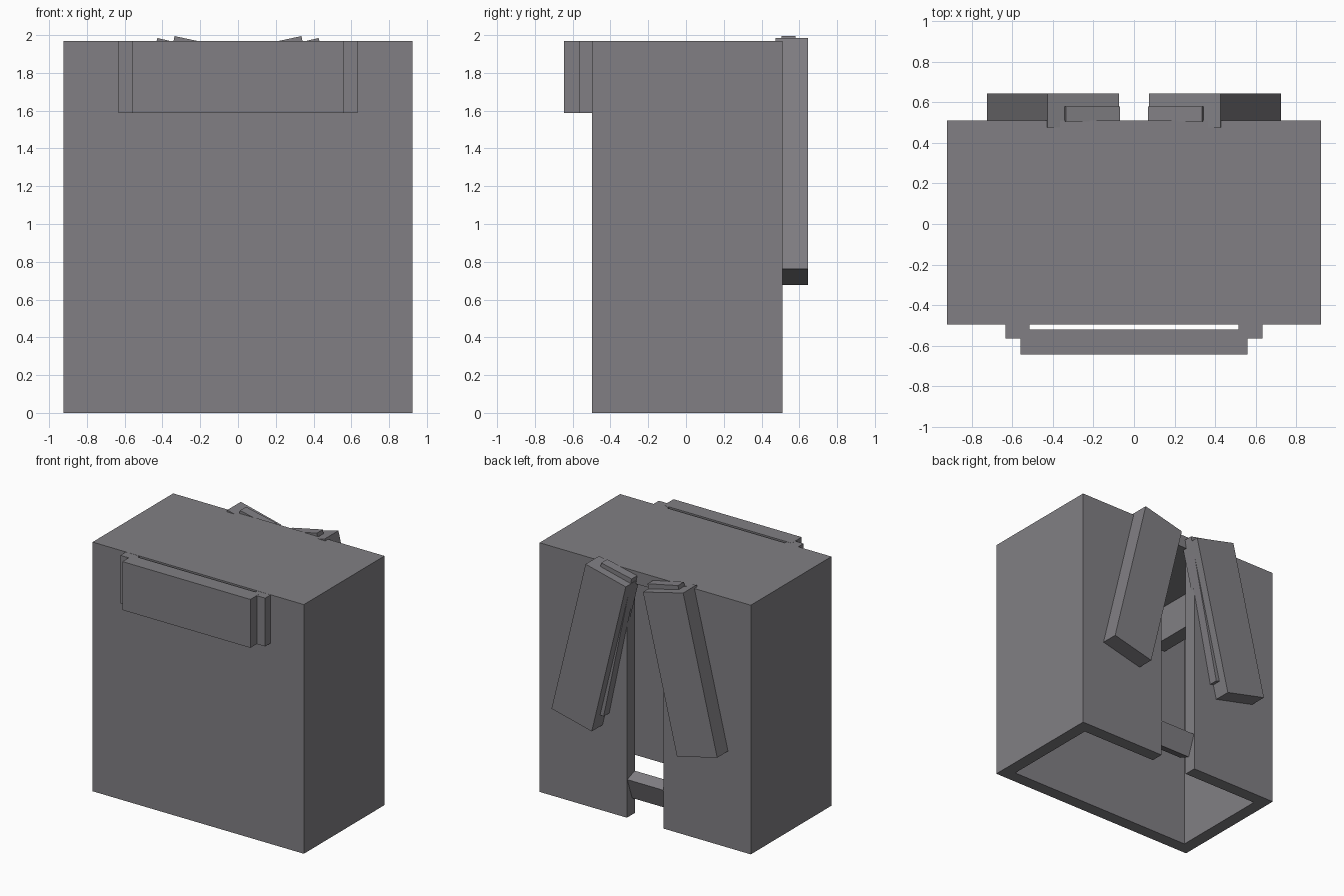
import bpy, bmesh
from math import sin, cos, radians
from mathutils import Vector

cube = bpy.data.objects.get("Cube")
if cube:
    bpy.data.objects.remove(cube, do_unlink=True)

grey = bpy.data.materials.new("warm_grey")
grey.use_nodes = True
COLOUR = (0.22, 0.213, 0.23, 1)
grey.diffuse_color = COLOUR
grey.node_tree.nodes["Principled BSDF"].inputs["Base Color"].default_value = COLOUR


def prism(name, outline, axis, lo, hi):
    """Extrude a 2D outline along an axis: z takes (x, y), y takes (x, z), x takes (y, z)."""
    place = {"z": lambda a, b, c: (a, b, c),
             "y": lambda a, b, c: (a, c, b),
             "x": lambda a, b, c: (c, a, b)}[axis]
    bm = bmesh.new()
    face = bm.faces.new([bm.verts.new(place(a, b, lo)) for a, b in outline])
    moved = bmesh.ops.extrude_face_region(bm, geom=[face])["geom"]
    step = Vector(place(0, 0, hi - lo))
    bmesh.ops.translate(bm, vec=step, verts=[v for v in moved if isinstance(v, bmesh.types.BMVert)])
    bmesh.ops.recalc_face_normals(bm, faces=bm.faces)
    mesh = bpy.data.meshes.new(name)
    bm.to_mesh(mesh)
    bm.free()
    mesh.materials.append(grey)
    obj = bpy.data.objects.new(name, mesh)
    bpy.context.collection.objects.link(obj)
    return obj


def rect(a0, a1, b0, b1):
    return [(a0, b0), (a1, b0), (a1, b1), (a0, b1)]


def tilted(corner, width, height, degrees):
    """Rectangle turned about its lower left corner."""
    c, s = cos(radians(degrees)), sin(radians(degrees))
    return [(corner[0] + u * c - v * s, corner[1] + u * s + v * c)
            for u, v in rect(0, width, 0, height)]


W, FRONT, BACK, TOP = 0.924, -0.497, 0.51, 1.97
WALL, SLOT = 0.1, 0.16

# Hollow shell, open below, with a slot down the back
half = [(SLOT, BACK), (W, BACK), (W, FRONT)]
inner = [(W - WALL, FRONT + WALL), (W - WALL, BACK - WALL), (SLOT, BACK - WALL)]
outline = (half + [(-x, y) for x, y in reversed(half)]
           + [(-x, y) for x, y in reversed(inner)] + inner)
prism("shell_walls", outline, "z", 0, TOP - WALL)
prism("shell_top", rect(-W, W, FRONT, BACK), "z", TOP - WALL, TOP)

# Tilted bar across the slot
prism("slot_bar", tilted((0.35, 0.165), 0.1, 0.18, -20), "x", -SLOT, SLOT)

# Front plate held by two long brackets
prism("front_plate", rect(-0.56, 0.56, -0.645, -0.52), "z", 1.587, TOP)

for side, sign in (("left", 1), ("right", -1)):
    def mirrored(points):
        return [(sign * x, z) for x, z in points]
    prism(side + "_bracket", mirrored(rect(0.515, 0.633, 1.587, TOP - 0.001)),
          "y", -0.565, BACK - WALL)
    # Splayed back flap with a slimmer insert inside it
    prism(side + "_back_flap", mirrored(tilted((0.373, 0.677), 0.362, 1.258, 13.7)),
          "y", 0.475, 0.645)
    prism(side + "_flap_insert", mirrored(tilted((0.315, 0.785), 0.272, 1.179, 12)),
          "y", 0.505, 0.58)
